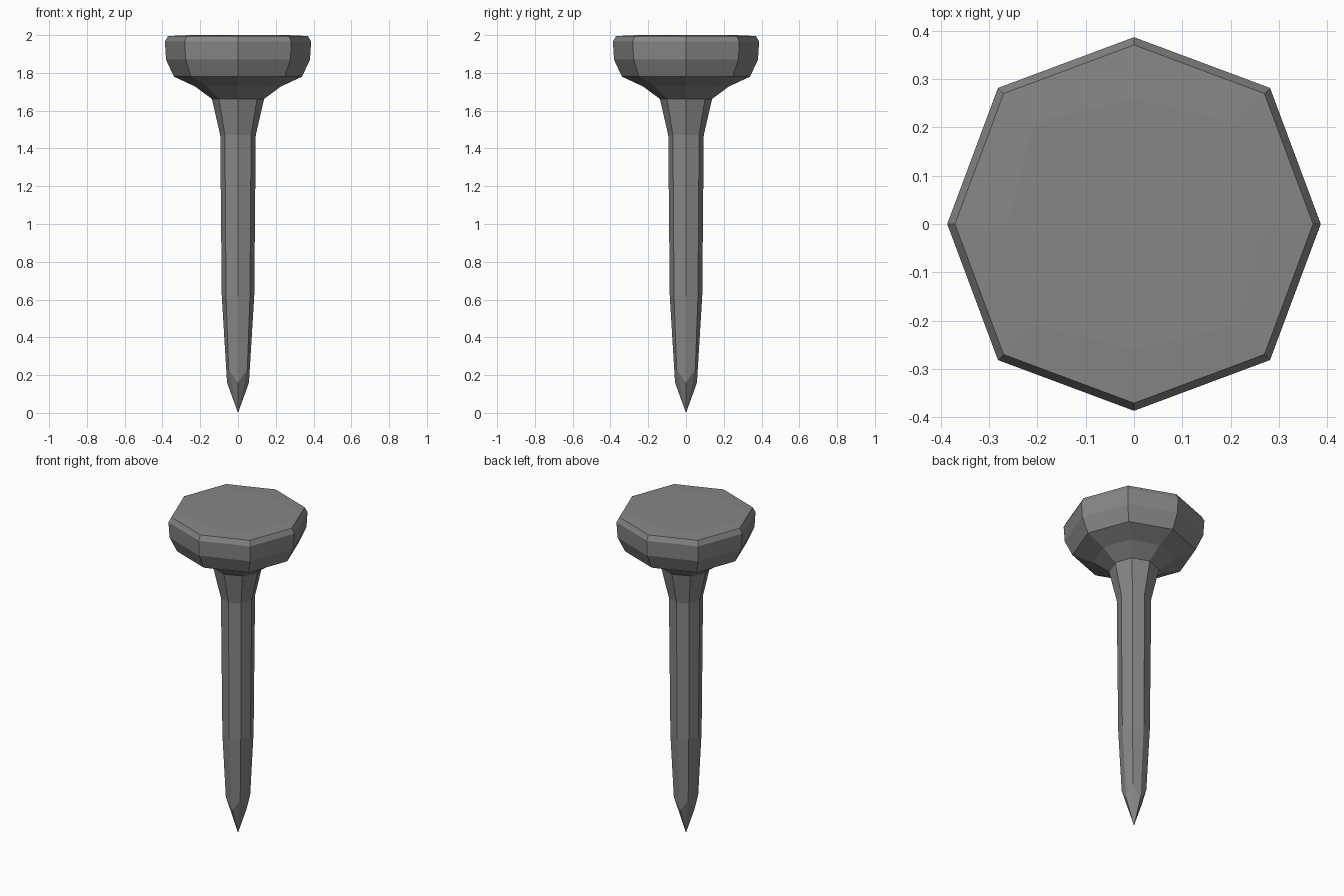
import bpy, bmesh
from math import cos, sin, pi

if "Cube" in bpy.data.objects:
    bpy.data.objects.remove(bpy.data.objects["Cube"])


def lathe(name, rings, tip, material):
    """Eight-sided lathe. Ring: (axis radius, axis z, diagonal radius, diagonal z)."""
    bm = bmesh.new()
    loops = []
    for ra, za, rd, zd in rings:
        loop = []
        for i in range(8):
            r, z = (rd, zd) if i % 2 else (ra, za)
            loop.append(bm.verts.new((r * cos(i * pi / 4), r * sin(i * pi / 4), z)))
        loops.append(loop)
    for a, b in zip(loops, loops[1:]):
        for i in range(8):
            j = (i + 1) % 8
            bm.faces.new((a[i], a[j], b[j], b[i]))
    bm.faces.new(loops[0])
    point = bm.verts.new((0, 0, tip))
    for i in range(8):
        bm.faces.new((loops[-1][i], loops[-1][(i + 1) % 8], point))
    bmesh.ops.recalc_face_normals(bm, faces=bm.faces)
    mesh = bpy.data.meshes.new(name)
    bm.to_mesh(mesh)
    bm.free()
    mesh.materials.append(material)
    ob = bpy.data.objects.new(name, mesh)
    bpy.context.collection.objects.link(ob)
    return ob


def ring(r, z, ratio=1.03):
    return (r, z, r * ratio, z)


# Dark iron colour
iron = bpy.data.materials.new("dark_iron")
iron.diffuse_color = (0.24, 0.24, 0.24, 1)
iron.use_nodes = True
iron.node_tree.nodes["Principled BSDF"].inputs["Base Color"].default_value = iron.diffuse_color

# One continuous nail: head, flared collar, shaft and pointed tip
profile = [
    ring(0.26, 2.0, 1.14),      # flat top
    ring(0.371, 1.995),         # top rim
    ring(0.387, 1.965),
    ring(0.381, 1.87),
    ring(0.339, 1.78),          # underside of head
    ring(0.227, 1.728),
    ring(0.138, 1.662),         # collar
    ring(0.094, 1.47, 1.04),    # shaft
    ring(0.086, 0.62, 1.04),
    (0.058, 0.16, 0.070, 0.23),  # zigzag edge of the four-sided point
]
lathe("nail", profile, 0.0, iron)
